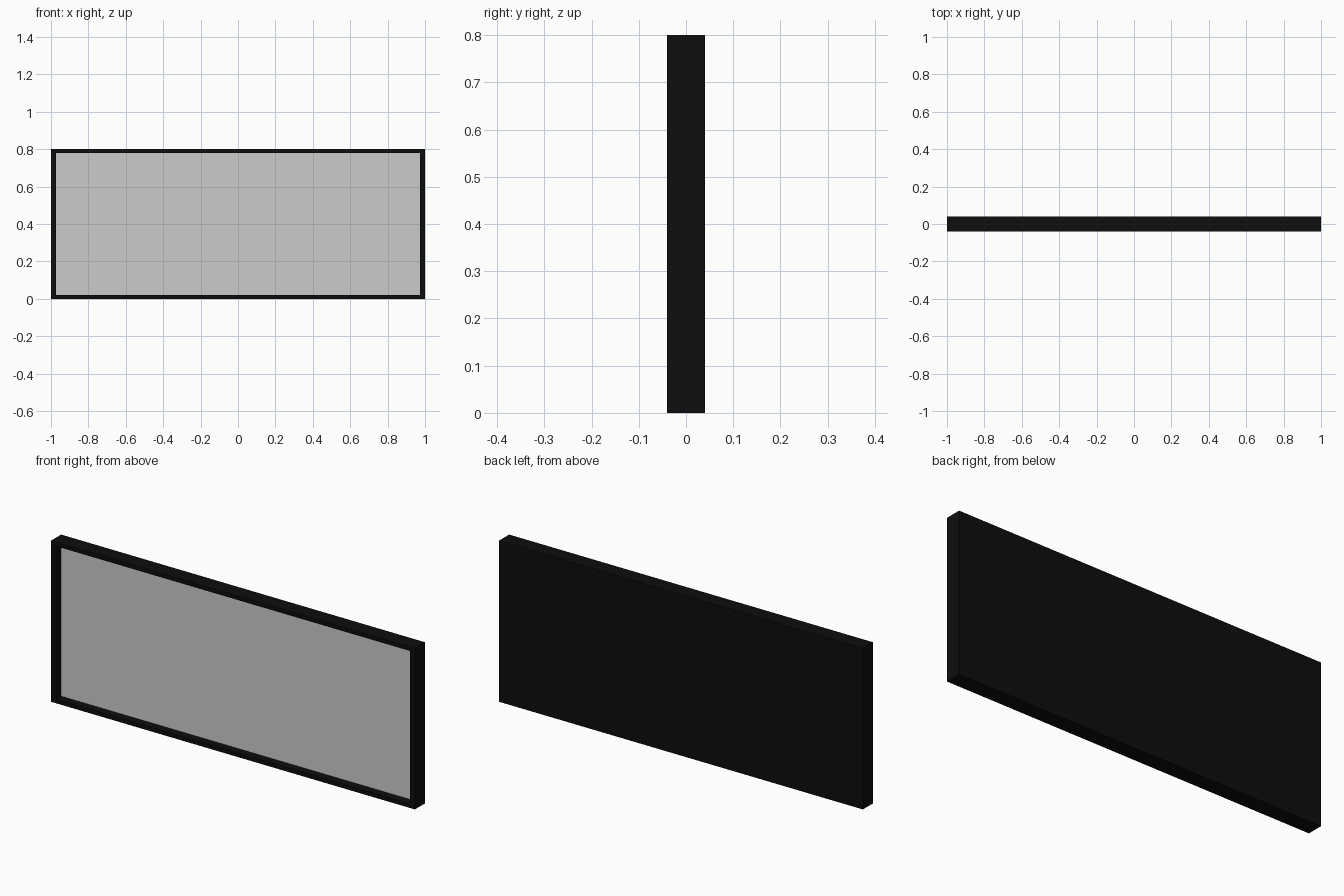
import bpy

if "Cube" in bpy.data.objects:
    bpy.data.objects.remove(bpy.data.objects["Cube"])

W, H, D = 1.0, 0.8, 0.04      # half width, height, half depth
SIDE, RAIL = 0.028, 0.02      # frame bar widths
FACE_Y = 0.0                  # recessed panel plane

black = bpy.data.materials.new("black")
black.diffuse_color = (0.004, 0.004, 0.004, 1)
black.use_nodes = True
black.node_tree.nodes["Principled BSDF"].inputs["Base Color"].default_value = black.diffuse_color


def box(name, x0, x1, y0, y1, z0, z1, mat=None):
    bpy.ops.mesh.primitive_cube_add(
        size=1, location=((x0 + x1) / 2, (y0 + y1) / 2, (z0 + z1) / 2))
    ob = bpy.context.object
    ob.name = name
    ob.scale = (x1 - x0, y1 - y0, z1 - z0)
    bpy.ops.object.transform_apply(location=True, rotation=False, scale=True)
    if mat:
        ob.data.materials.append(mat)
    return ob


# housing: a solid block whose front face is inset and pushed back
housing = box("housing", -W, W, -D, D, 0, H, black)
cutter = box("recess_cutter", -W + SIDE, W - SIDE, -D - 0.05, FACE_Y + 0.002,
             RAIL, H - RAIL, black)
cutter.hide_render = True
cutter.hide_viewport = True
cut = housing.modifiers.new("recess", 'BOOLEAN')
cut.operation = 'DIFFERENCE'
cut.solver = 'EXACT'
cut.object = cutter

# grey panel sitting in the recess
bpy.ops.mesh.primitive_plane_add(size=1, location=(0, FACE_Y, H / 2),
                                 rotation=(1.5707963, 0, 0))
panel = bpy.context.object
panel.name = "front_panel"
panel.scale = (2 * (W - SIDE), H - 2 * RAIL, 1)
bpy.ops.object.transform_apply(location=True, rotation=True, scale=True)
